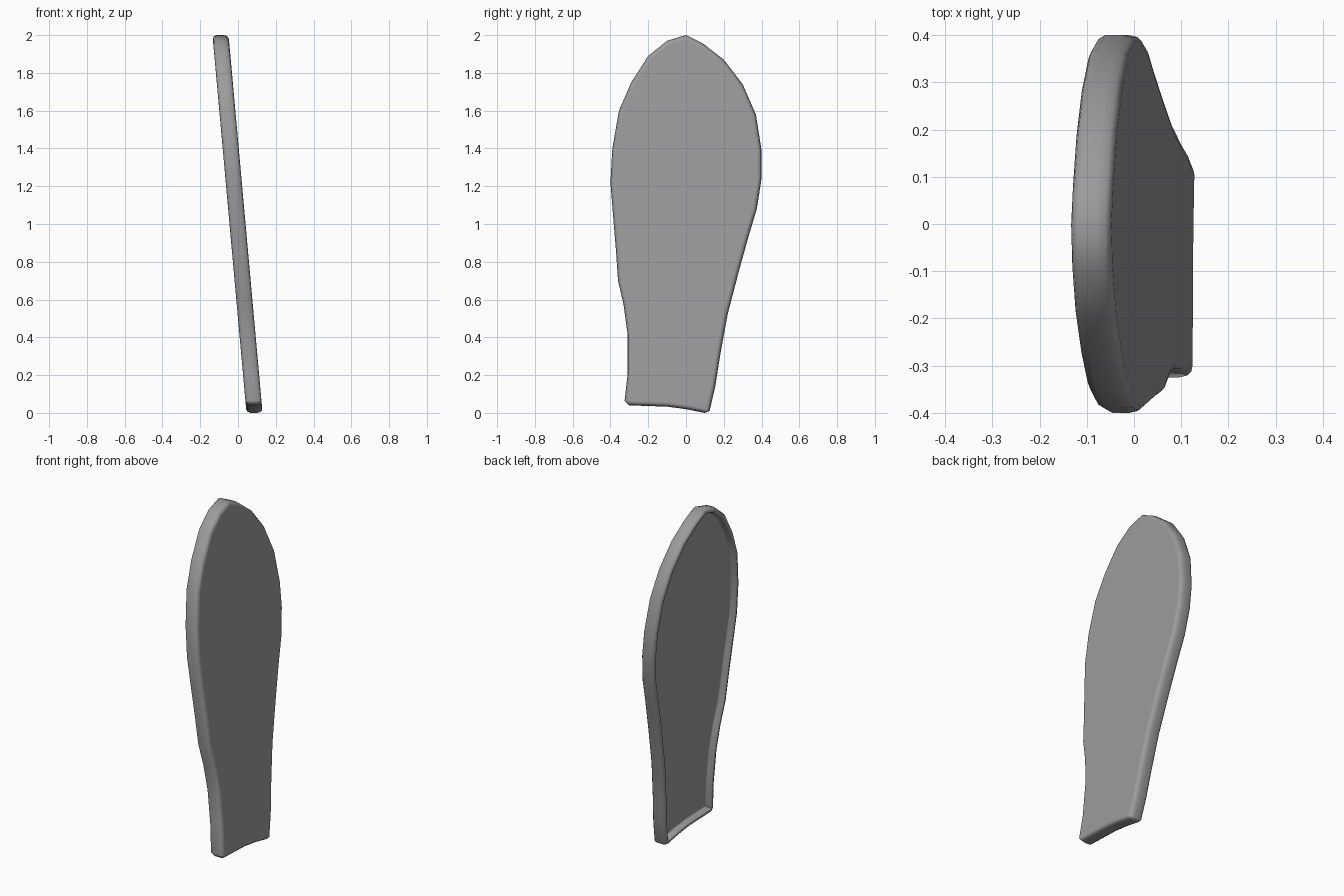
import bpy, bmesh
from mathutils import Vector

if "Cube" in bpy.data.objects:
    bpy.data.objects.remove(bpy.data.objects["Cube"])

# Outline of the paddle-shaped panel, (y, z), clockwise from the tip
outline = [Vector(p) for p in [
    (0, 2), (0.09, 1.955), (0.2, 1.87), (0.30, 1.74), (0.37, 1.58), (0.40, 1.39),
    (0.40, 1.24), (0.375, 1.08), (0.33, 0.93), (0.28, 0.75), (0.22, 0.52),
    (0.18, 0.3), (0.155, 0.14), (0.125, 0.01), (0.10, 0.0), (0, 0.02), (-0.1, 0.033),
    (-0.3, 0.04), (-0.325, 0.065), (-0.31, 0.2), (-0.31, 0.42), (-0.33, 0.57),
    (-0.36, 0.7), (-0.37, 0.85), (-0.385, 1.03), (-0.4, 1.22), (-0.39, 1.4),
    (-0.355, 1.6), (-0.29, 1.75), (-0.2, 1.89), (-0.1, 1.97)]]
n = len(outline)


def inset(i, d):
    """Move an outline point inwards by d."""
    t = (outline[(i + 1) % n] - outline[i - 1]).normalized()
    return outline[i] + Vector((t.y, -t.x)) * d


bm = bmesh.new()
# Rim section (depth, inset): recess floor, rolled rear lip, side wall, front edge
section = [(-0.045, 0.040), (-0.055, 0.034), (-0.078, 0.029), (-0.085, 0.022),
           (-0.080, 0.008), (-0.066, 0.0), (-0.030, 0.0), (-0.012, 0.004),
           (-0.003, 0.012), (0.0, 0.025)]
rings = []
for depth, d in section:
    pts = [inset(i, d) for i in range(n)]
    rings.append([bm.verts.new((0.13 - 0.09 * p.y + depth, p.x, p.y)) for p in pts])
for a, b in zip(rings, rings[1:]):
    for i in range(n):
        j = (i + 1) % n
        bm.faces.new((a[i], a[j], b[j], b[i]))
# Flat front face and recessed rear face
caps = [bm.faces.new(rings[0]), bm.faces.new(rings[-1])]
bmesh.ops.recalc_face_normals(bm, faces=bm.faces[:])
for f in bm.faces:
    f.smooth = True

mesh = bpy.data.meshes.new("curved_panel")
bm.to_mesh(mesh)
bm.free()
panel = bpy.data.objects.new("curved_panel", mesh)
bpy.context.collection.objects.link(panel)

# Keep the big faces evenly flat while the rim stays soft
wn = panel.modifiers.new("flat_faces", 'WEIGHTED_NORMAL')
wn.weight = 100

# Dark grey
mat = bpy.data.materials.new("dark_grey")
mat.diffuse_color = (0.33, 0.33, 0.33, 1)
mat.use_nodes = True
mat.node_tree.nodes["Principled BSDF"].inputs["Base Color"].default_value = mat.diffuse_color
mesh.materials.append(mat)
